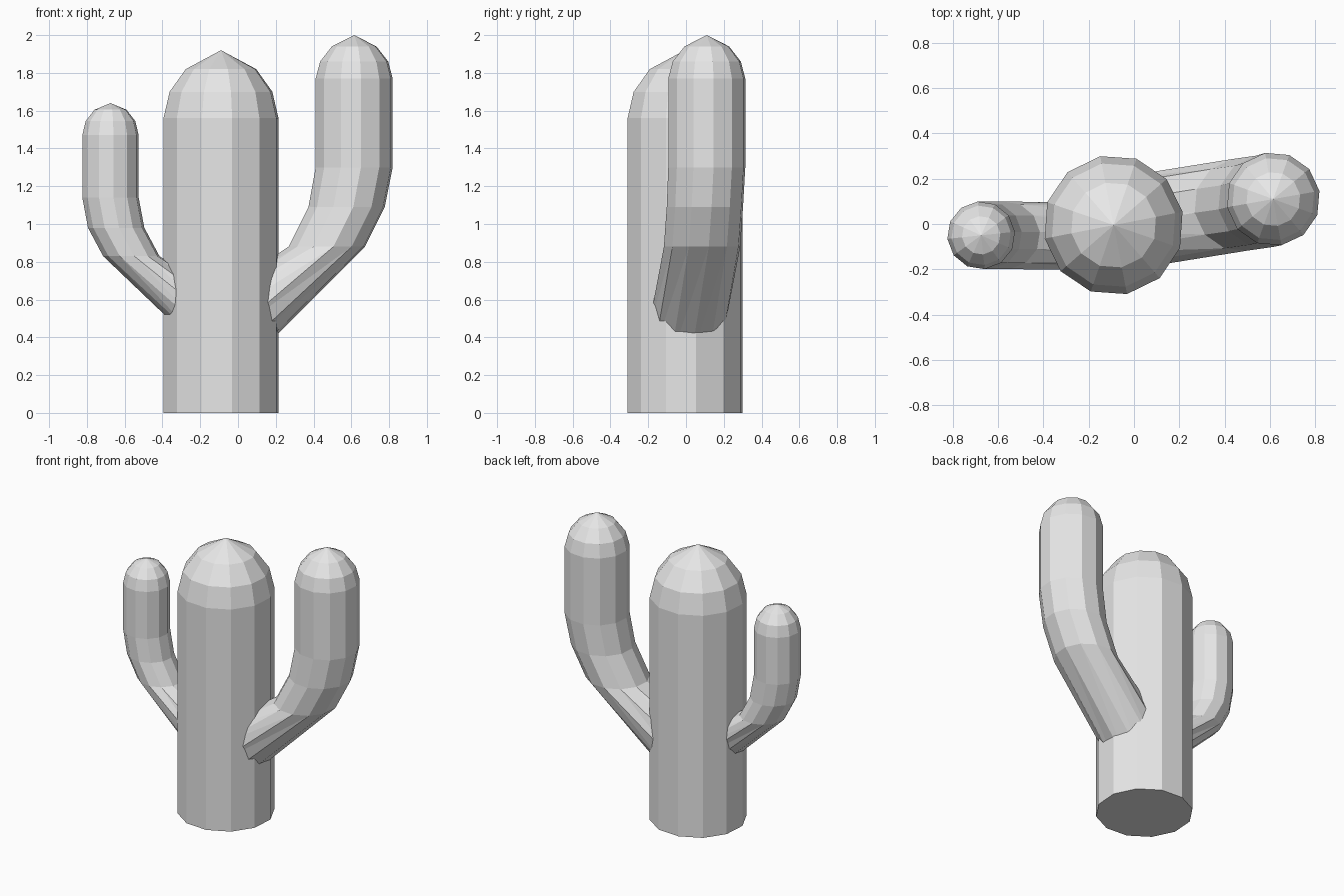
import bpy
import bmesh
from math import cos, sin, pi, radians
from mathutils import Matrix, Vector

SIDES = 12

cube = bpy.data.objects.get("Cube")
if cube:
    bpy.data.objects.remove(cube, do_unlink=True)

grey = bpy.data.materials.new("plain_grey")
grey.use_nodes = True
grey.diffuse_color = (0.8, 0.8, 0.8, 1)
grey.node_tree.nodes["Principled BSDF"].inputs["Base Color"].default_value = (0.8, 0.8, 0.8, 1)


def column(name, rings, tip, phase, base_tilt=0, heading=0):
    """Loft rings of (x, y, z, radius) from the base up to a pointed tip."""
    bm = bmesh.new()
    # the base ring leans square to the direction the arm sets out in
    axis = Vector((-sin(radians(heading)), cos(radians(heading)), 0))
    lean = Matrix.Rotation(radians(base_tilt), 3, axis)
    loops = []
    for level, (x, y, z, r) in enumerate(rings):
        loop = []
        for k in range(SIDES):
            a = radians(phase) + 2 * pi * k / SIDES
            offset = Vector((r * cos(a), r * sin(a), 0))
            if level == 0:
                offset = lean @ offset
            loop.append(bm.verts.new(Vector((x, y, z)) + offset))
        loops.append(loop)
    bm.faces.new(loops[0][::-1])
    for level, (low, high) in enumerate(zip(loops, loops[1:])):
        for k in range(SIDES):
            n = (k + 1) % SIDES
            if level == 0 and base_tilt:
                # warped strips are split along a fixed diagonal
                bm.faces.new((low[k], low[n], high[n]))
                bm.faces.new((low[k], high[n], high[k]))
            else:
                bm.faces.new((low[k], low[n], high[n], high[k]))
    top = bm.verts.new(tip)
    for k in range(SIDES):
        bm.faces.new((loops[-1][k], loops[-1][(k + 1) % SIDES], top))
    bm.normal_update()
    mesh = bpy.data.meshes.new(name)
    bm.to_mesh(mesh)
    bm.free()
    mesh.materials.append(grey)
    obj = bpy.data.objects.new(name, mesh)
    bpy.context.collection.objects.link(obj)
    return obj


# Trunk with a domed top
TX, TY = -0.09, -0.005
column("trunk",
       [(TX, TY, z, r) for z, r in ((0, 0.31), (1.56, 0.31), (1.70, 0.277), (1.82, 0.19))],
       (TX, TY, 1.92), phase=11)

# Large arm on the left
LX, LY = 0.615, 0.11
column("left_arm",
       [(TX, TY, 0.405, 0.205), (0.47, 0.085, 0.88, 0.205), (0.575, 0.1, 1.09, 0.205)]
       + [(LX, LY, z, r) for z, r in ((1.30, 0.207), (1.77, 0.207), (1.86, 0.183), (1.94, 0.12))],
       (LX, LY, 2.0), phase=10, base_tilt=50, heading=9)

# Small arm on the right
RX, RY = -0.675, -0.05
column("right_arm",
       [(TX, -0.055, 0.44, 0.15), (-0.565, RY, 0.83, 0.15), (-0.645, RY, 0.98, 0.15)]
       + [(RX, RY, z, r) for z, r in ((1.14, 0.15), (1.47, 0.15), (1.545, 0.132), (1.605, 0.085))],
       (RX, RY, 1.64), phase=6, base_tilt=50, heading=180)
